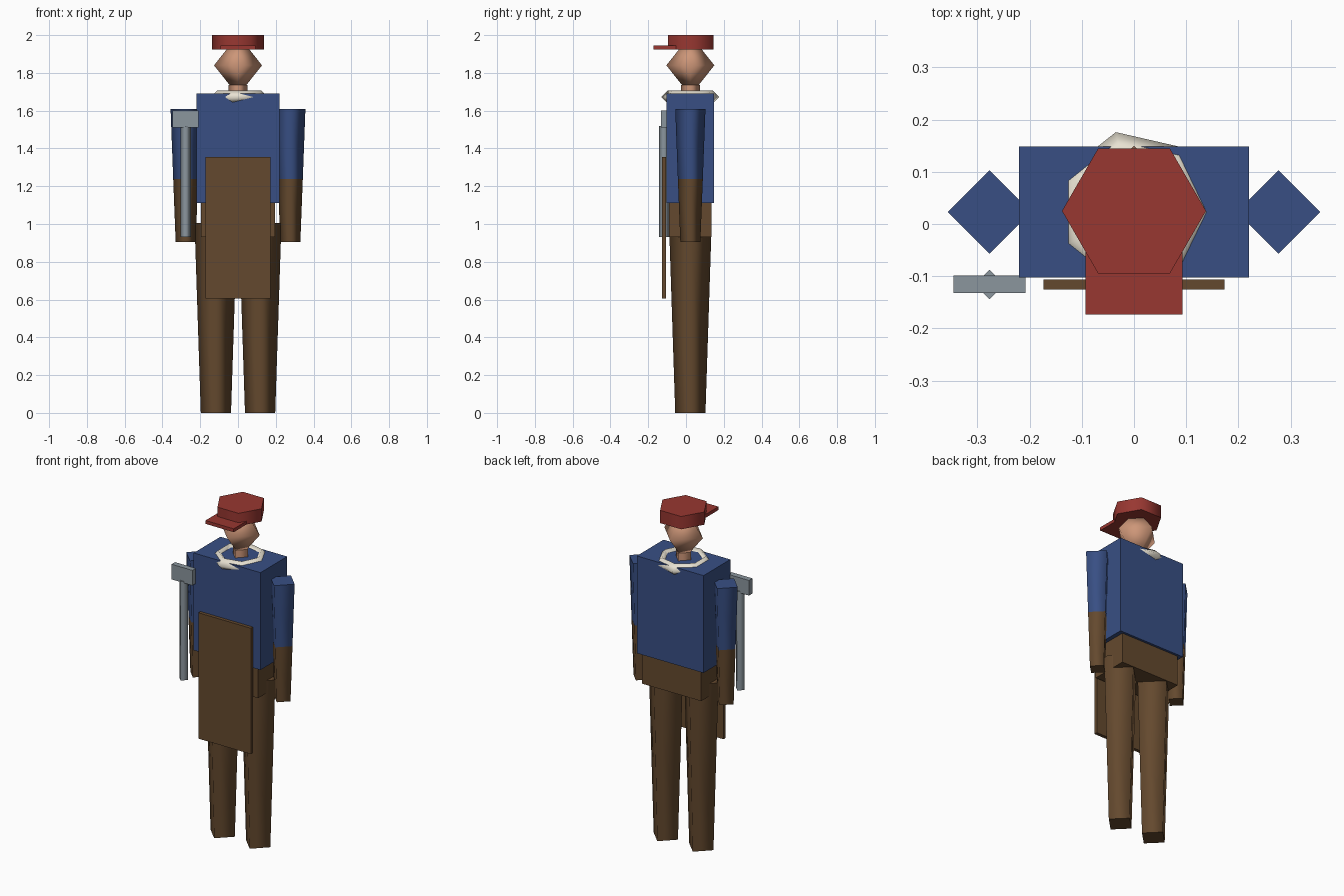
import bpy
from math import pi

cube = bpy.data.objects.get("Cube")
if cube:
    bpy.data.objects.remove(cube, do_unlink=True)

MID = 0.023  # depth of the body axis


def material(name, rgb):
    # sRGB 0-255 to linear
    lin = [((c / 255 + 0.055) / 1.055) ** 2.4 for c in rgb]
    mat = bpy.data.materials.new(name)
    mat.use_nodes = True
    mat.diffuse_color = (*lin, 1)
    mat.node_tree.nodes["Principled BSDF"].inputs["Base Color"].default_value = (*lin, 1)
    return mat


blue = material("blue cloth", (56, 79, 132))
brown = material("brown leather", (100, 73, 46))
red = material("red cap cloth", (152, 55, 49))
skin = material("skin", (205, 150, 120))
cream = material("cream collar", (232, 226, 210))
steel = material("grey metal", (139, 150, 158))


def finish(name, mat):
    obj = bpy.context.object
    obj.name = obj.data.name = name
    obj.data.materials.append(mat)
    return obj


def box(name, mat, x, y, z):
    """Box from (min, max) pairs."""
    bpy.ops.mesh.primitive_cube_add(size=1, location=[sum(p) / 2 for p in (x, y, z)])
    bpy.context.object.scale = [p[1] - p[0] for p in (x, y, z)]
    bpy.ops.object.transform_apply(location=False, rotation=False)
    return finish(name, mat)


def column(name, mat, x, y, z, r_low, r_high, sides=4, turn=0):
    """Tapered prism with smooth sides and flat, sharp-edged ends."""
    bpy.ops.mesh.primitive_cone_add(vertices=sides, radius1=r_low, radius2=r_high,
                                    depth=z[1] - z[0], location=(x, y, sum(z) / 2),
                                    rotation=(0, 0, turn))
    mesh = bpy.context.object.data
    cap_edges = set()
    for f in mesh.polygons:
        is_cap = abs(f.normal.z) > 0.9
        f.use_smooth = not is_cap
        if is_cap:
            cap_edges.update(f.edge_keys)
    for e in mesh.edges:
        e.use_edge_sharp = e.key in cap_edges
    return finish(name, mat)


# Trunk
box("torso", blue, (-0.22, 0.22), (-0.103, 0.149), (1.11, 1.69))
box("hips", brown, (-0.195, 0.195), (-0.089, 0.135), (0.93, 1.11))
box("apron", brown, (-0.173, 0.173), (-0.126, -0.106), (0.605, 1.355))

# Limbs
for side, s in (("left", 1), ("right", -1)):
    column(side + "_leg", brown, s * 0.117, MID, (0, 1.005), 0.08, 0.113)
    column(side + "_sleeve", blue, s * 0.277, MID, (1.237, 1.61), 0.066, 0.08)
    column(side + "_forearm", brown, s * 0.277, MID, (0.905, 1.237), 0.053, 0.066)

# Neck, collar and head
column("neck", skin, 0, MID, (1.68, 1.735), 0.05, 0.05)
bpy.ops.mesh.primitive_torus_add(major_segments=7, minor_segments=4, major_radius=0.122,
                                 minor_radius=0.035, location=(0, MID, 1.672))
bpy.ops.object.shade_smooth()
finish("collar", cream)
bpy.ops.mesh.primitive_cone_add(vertices=4, radius1=0.127, depth=0.16, end_fill_type='NOTHING',
                                location=(0, MID, 1.92))
top_half = bpy.context.object
bpy.ops.mesh.primitive_cone_add(vertices=4, radius1=0.127, depth=0.16, end_fill_type='NOTHING',
                                location=(0, MID, 1.76), rotation=(pi, 0, 0))
top_half.select_set(True)
bpy.ops.object.join()
bpy.ops.object.mode_set(mode='EDIT')
bpy.ops.mesh.select_all(action='SELECT')
bpy.ops.mesh.remove_doubles(threshold=0.001)
bpy.ops.mesh.normals_make_consistent()
bpy.ops.object.mode_set(mode='OBJECT')
bpy.ops.object.shade_smooth()
finish("head", skin)

# Cap
column("cap_crown", red, 0, MID + 0.002, (1.924, 2.0), 0.138, 0.138, 6, pi / 6)
box("cap_brim", red, (-0.093, 0.093), (-0.173, -0.03), (1.924, 1.944))

# Hammer held at the right side
column("hammer_handle", steel, -0.277, -0.116, (0.93, 1.52), 0.028, 0.028)
box("hammer_head", steel, (-0.346, -0.208), (-0.132, -0.099), (1.51, 1.6))
